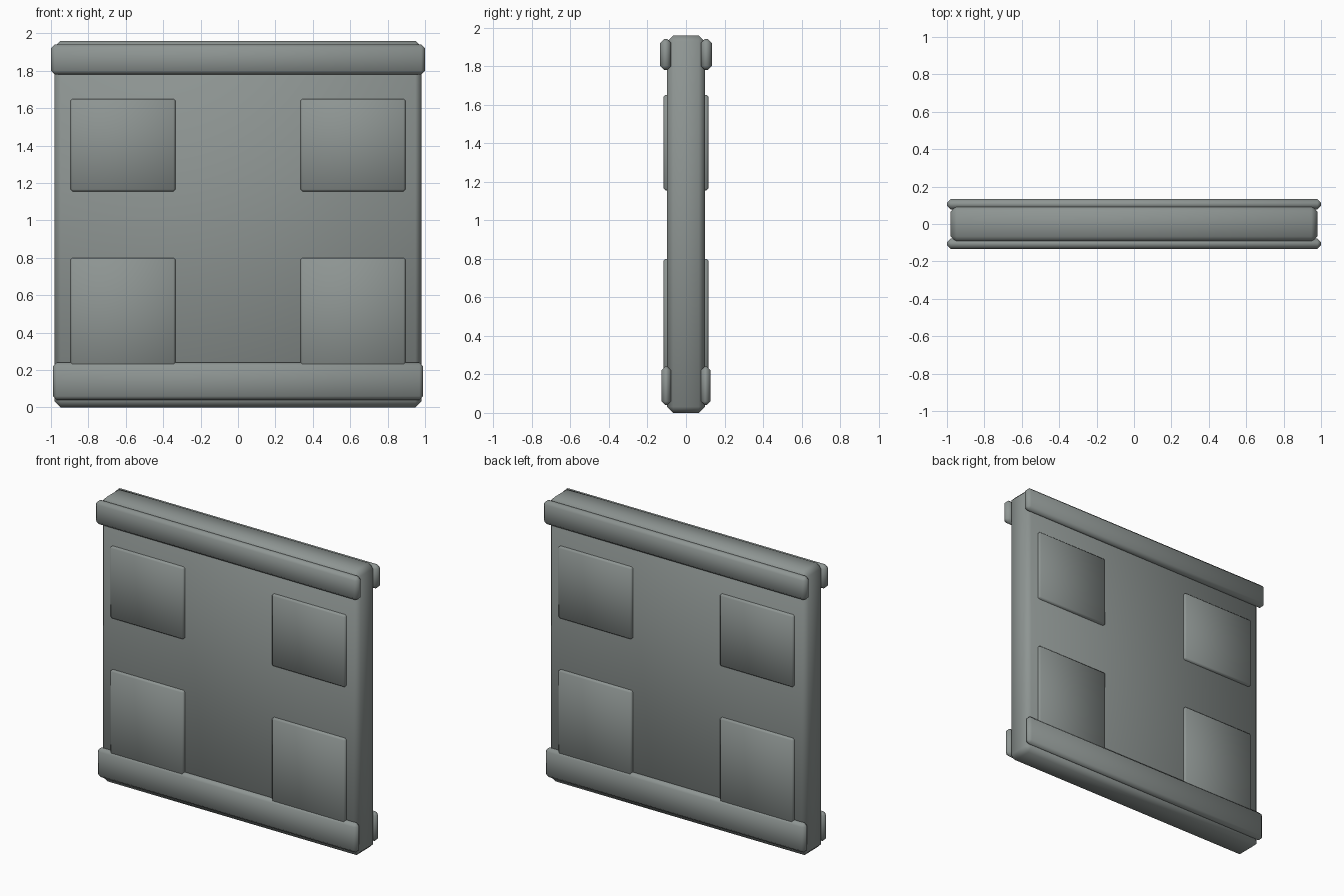
import bpy

if "Cube" in bpy.data.objects:
    bpy.data.objects.remove(bpy.data.objects["Cube"])

# one grey-green metal for everything
metal = bpy.data.materials.new("grey_metal")
metal.diffuse_color = (0.27, 0.30, 0.29, 1)
metal.use_nodes = True
metal.node_tree.nodes["Principled BSDF"].inputs["Base Color"].default_value = metal.diffuse_color


def block(name, x, y, z, bevel):
    """Smooth-shaded box between the given (min, max) ranges with bevelled edges."""
    c = [(a + b) / 2 for a, b in (x, y, z)]
    bpy.ops.mesh.primitive_cube_add(size=1, location=c)
    ob = bpy.context.object
    ob.name = name
    ob.scale = [b - a for a, b in (x, y, z)]
    bpy.ops.object.transform_apply(location=False, rotation=False, scale=True)
    mod = ob.modifiers.new("bevel", 'BEVEL')
    mod.width = bevel
    mod.segments = 1
    ob.data.materials.append(metal)
    bpy.ops.object.shade_smooth()
    return ob


# main wall slab
block("wall_slab", (-0.98, 0.98), (-0.098, 0.098), (0, 1.96), 0.032)

for side, s in (("front", -1), ("back", 1)):
    def depth(a, b):
        return tuple(sorted((s * a, s * b)))
    # horizontal rails
    block(side + "_top_rail", (-1, 1), depth(0.077, 0.134), (1.78, 1.94), 0.02)
    block(side + "_bottom_rail", (-0.99, 0.99), depth(0.077, 0.128), (0.04, 0.24), 0.02)
    # raised panels
    for lr, x in (("left", (-0.895, -0.335)), ("right", (0.335, 0.895))):
        block(f"{side}_upper_panel_{lr}", x, depth(0.07, 0.117), (1.155, 1.65), 0.01)
        block(f"{side}_lower_panel_{lr}", x, depth(0.07, 0.117), (0.17, 0.80), 0.01)
